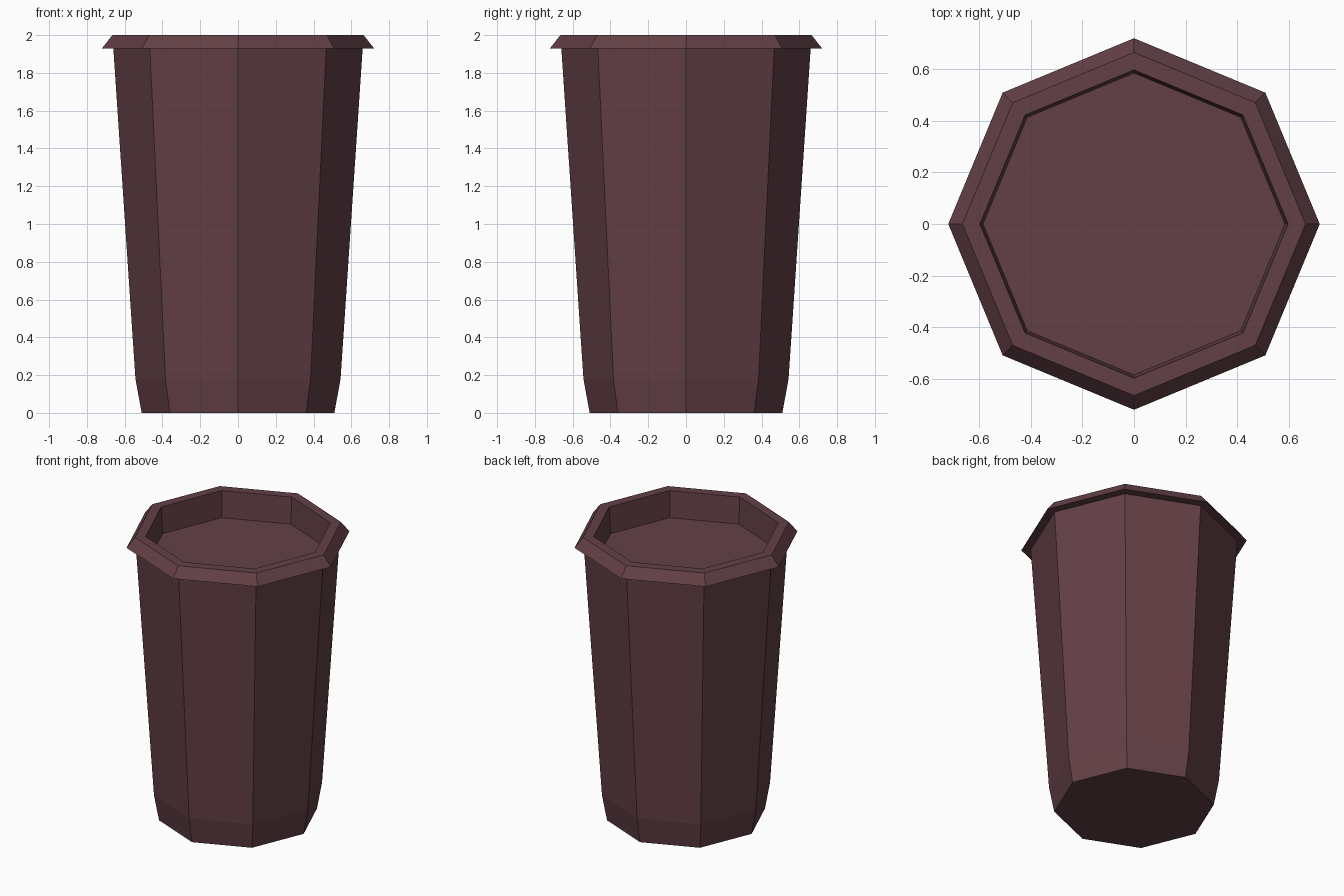
import bpy
import bmesh
from math import cos, sin, tau

cube = bpy.data.objects.get("Cube")
if cube:
    bpy.data.objects.remove(cube, do_unlink=True)

SIDES = 8

# Single dark plum-brown colour
plum = bpy.data.materials.new("dark_plum_brown")
plum.use_nodes = True
colour = (0.125, 0.051, 0.061, 1.0)
plum.diffuse_color = colour
plum.node_tree.nodes["Principled BSDF"].inputs["Base Color"].default_value = colour


def lathe(name, profile):
    """Sweep (radius, height) points around z as a faceted solid with capped ends."""
    bm = bmesh.new()
    rings = [
        [bm.verts.new((r * cos(tau * i / SIDES), r * sin(tau * i / SIDES), z))
         for i in range(SIDES)]
        for r, z in profile
    ]
    for low, high in zip(rings, rings[1:]):
        for i in range(SIDES):
            j = (i + 1) % SIDES
            bm.faces.new((low[i], low[j], high[j], high[i]))
    bm.faces.new(rings[0][::-1])
    bm.faces.new(rings[-1])
    bmesh.ops.recalc_face_normals(bm, faces=bm.faces)
    mesh = bpy.data.meshes.new(name)
    bm.to_mesh(mesh)
    bm.free()
    mesh.materials.append(plum)
    obj = bpy.data.objects.new(name, mesh)
    bpy.context.collection.objects.link(obj)
    return obj


# Tapered cup: base, foot, wall, flared rim, then down the inside to the fill level
lathe("tapered_cup", [
    (0.51, 0.0),
    (0.543, 0.18),
    (0.66, 1.93),
    (0.72, 1.93),
    (0.665, 2.0),
    (0.597, 2.0),
    (0.585, 1.815),
])
